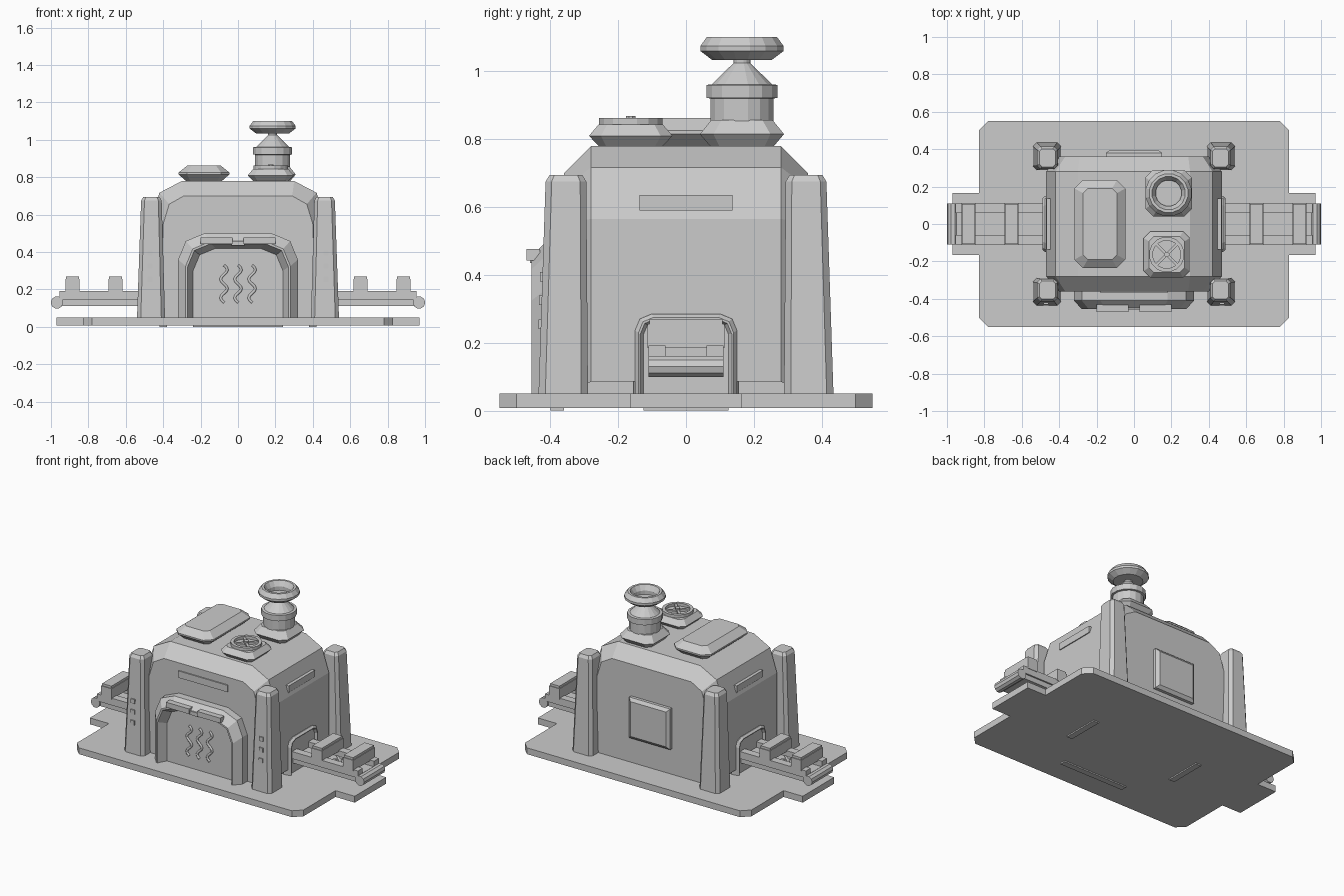
import bpy, bmesh, math

if "Cube" in bpy.data.objects:
    bpy.data.objects.remove(bpy.data.objects["Cube"])

grey = bpy.data.materials.new("plain grey")
grey.diffuse_color = (0.6, 0.6, 0.6, 1)
grey.use_nodes = True
grey.node_tree.nodes["Principled BSDF"].inputs["Base Color"].default_value = grey.diffuse_color


def loft(name, rings, closed=False):
    """Skin a row of equal point rings; cap the ends, or join last to first."""
    bm = bmesh.new()
    rows = [[bm.verts.new(p) for p in r] for r in rings]
    n = len(rows[0])
    pairs = list(zip(rows, rows[1:]))
    if closed:
        pairs.append((rows[-1], rows[0]))
    else:
        bm.faces.new(rows[0])
        bm.faces.new(rows[-1])
    for a, b in pairs:
        for i in range(n):
            j = (i + 1) % n
            bm.faces.new((a[i], a[j], b[j], b[i]))
    bmesh.ops.recalc_face_normals(bm, faces=bm.faces)
    me = bpy.data.meshes.new(name)
    bm.to_mesh(me)
    bm.free()
    me.materials.append(grey)
    ob = bpy.data.objects.new(name, me)
    bpy.context.collection.objects.link(ob)
    return ob


def box(name, x0, x1, y0, y1, z0, z1):
    r = [(x0, y0), (x1, y0), (x1, y1), (x0, y1)]
    return loft(name, [[(x, y, z) for x, y in r] for z in (z0, z1)])


def octagon(cx, cy, hx, hy, c, z):
    q = [(hx, hy - c), (hx - c, hy), (c - hx, hy), (-hx, hy - c),
         (-hx, c - hy), (c - hx, -hy), (hx - c, -hy), (hx, c - hy)]
    return [(cx + x, cy + y, z) for x, y in q]


def arch(w, h, c, z0, n, cz=None):
    """Arch outline with corners cut in n flat steps."""
    cz = cz or c
    right = [(w - c + c * math.cos(a), h - cz + cz * math.sin(a))
             for a in [math.pi / 2 * i / n for i in range(n + 1)]]
    right = [(w, z0)] + right
    return right + [(-x, z) for x, z in reversed(right)]


def lathe(name, cx, cy, profile, n=16, closed=False):
    return loft(name, [[(cx + r * math.cos(2 * math.pi * (i + .5) / n),
                         cy + r * math.sin(2 * math.pi * (i + .5) / n), z)
                        for i in range(n)] for r, z in profile], closed)


# Base plate: chamfered slab with a tongue under each conveyor
q = [(.97, .165), (.83, .165), (.83, .50), (.78, .55)]
q = q + [(-x, y) for x, y in reversed(q)]
q = q + [(-x, -y) for x, y in q]
loft("base_plate", [[(x, y, z) for x, y in q] for z in (.008, .05)])

# Furnace body with chamfered front, back and foot
inner = arch(.40, .70, .11, .05, 2, .15)
outer = arch(.47, .78, .17, .085, 2, .215)
body_rings = [(inner, -.36), (outer, -.28), (outer, .28), (inner, .36)]
loft("furnace_body", [[(x, y, z) for x, z in r] for r, y in body_rings])
box("body_foot", -.43, .43, -.30, .30, .045, .09)

# Four tapered corner pillars
for sx in (-1, 1):
    for sy in (-1, 1):
        loft("corner_pillar", [
            octagon(sx * .465, sy * .362, .075, .073, .02, .045),
            octagon(sx * .463, sy * .354, .055, .06, .018, .675),
            octagon(sx * .463, sy * .354, .043, .048, .014, .695)])
    # Indicator lamps on the front pillars
    for z in (.255, .325, .395):
        y = -.435 + (z - .05) * .03
        box("indicator_lamp", sx * .47 - .014, sx * .47 + .014,
            y - .006, y + .03, z - .014, z + .014)

# Front door: frame and recessed panel
door = [(.32, .50, .14, -.34), (.32, .50, .14, -.41), (.28, .455, .13, -.455),
        (.27, .445, .125, -.455), (.24, .42, .12, -.40)]
loft("door_frame", [[(x, y, z) for x, z in arch(w, h, c, .045, 2)]
                    for w, h, c, y in door])
box("door_sill", -.24, .24, -.40, -.36, 0, .05)
for s in (-1, 1):
    box("door_top_bar", s * .115 - .085, s * .115 + .085, -.47, -.43, .443, .477)
box("door_bar_joint", -.035, .035, -.46, -.43, .435, .46)

# Heat waves on the door
for cx in (-.075, 0, .075):
    cu = bpy.data.curves.new("heat_wave", "CURVE")
    cu.dimensions = "3D"
    cu.bevel_depth = .008
    cu.bevel_resolution = 1
    cu.use_fill_caps = True
    sp = cu.splines.new("POLY")
    sp.points.add(16)
    for i, p in enumerate(sp.points):
        p.co = (cx - .018 * math.sin(i / 16 * 4 * math.pi), -.402,
                .13 + .2 * i / 16, 1)
    cu.materials.append(grey)
    bpy.context.collection.objects.link(bpy.data.objects.new("heat_wave", cu))

# Front strip and back panel
box("front_strip", -.18, .18, -.368, -.35, .605, .65)
back = [(.15, .36), (.15, .38), (.13, .395)]
loft("back_panel", [[(x, y, .355 + z) for x, z in
                     ((w, w - .015), (-w, w - .015), (-w, .015 - w), (w, .015 - w))]
                    for w, y in back])

# Both sides: strip, tunnel mouth and conveyor
for s in (-1, 1):
    def side(name, x0, x1, *rest):
        return box(name, *sorted((s * x0, s * x1)), *rest)

    side("side_strip", .42, .468, -.137, .137, .59, .635)
    mouth = [(.155, .285, .05, .44), (.15, .285, .05, .475), (.14, .275, .045, .488),
             (.135, .27, .045, .488), (.125, .265, .04, .473)]
    loft("tunnel_mouth", [[(s * x, y, z) for y, z in arch(w, h, c, .045, 2)]
                          for w, h, c, x in mouth])
    side("tunnel_sill", .38, .42, -.125, .125, 0, .05)
    # Conveyor bed, rails and end roller
    side("conveyor_belt", .46, .965, -.10, .10, .112, .155)
    for sy in (-1, 1):
        y0, y1 = sorted((sy * .06, sy * .11))
        side("conveyor_rail", .46, .955, y0, y1, .145, .192)
    loft("end_roller", [[(s * .968 + .033 * math.cos(a * math.pi / 5), y,
                          .13 + .033 * math.sin(a * math.pi / 5)) for a in range(10)]
                        for y in (-.11, .11)])
    # Carried blocks
    for cx in (.655, .885):
        side("carried_block", cx - .038, cx + .038, -.113, .113, .185, .255)
        side("block_cap", cx - .034, cx + .034, -.108, .108, .25, .27)
    # Chevron arrows on the belt
    for tip, tail in ((.605, .53), (.69, .75), (.76, .70)):
        d = .02 if tail < tip else -.02
        pts = [(tip, 0), (tail, .055), (tail - d, .055), (tip - d, 0),
               (tail - d, -.055), (tail, -.055)]
        loft("belt_chevron", [[(s * x, y, z) for x, y in pts] for z in (.15, .16)])

# Roof hatch
loft("roof_hatch", [octagon(-.182, 0, .09, .19, .02, .775),
                    octagon(-.182, 0, .136, .235, .045, .815),
                    octagon(-.182, 0, .136, .235, .045, .825),
                    octagon(-.182, 0, .09, .19, .025, .862)])

# Vent pad with spoked wheel
vx, vy = .175, -.163
loft("vent_pad", [octagon(vx, vy, .09, .09, .02, .775),
                  octagon(vx, vy, .123, .123, .035, .81),
                  octagon(vx, vy, .095, .095, .025, .843)])
lathe("vent_ring", vx, vy, [(.095, .84), (.095, .862), (.075, .862), (.075, .84)],
      16, True)
lathe("vent_hub", vx, vy, [(.015, .84), (.015, .868)], 8)
for k in range(2):
    ob = box("vent_spoke", -.08, .08, -.008, .008, .84, .858)
    ob.location = (vx, vy, 0)
    ob.rotation_euler.z = math.pi / 4 + k * math.pi / 2

# Chimney: pad, stack with collar and cone, flared ring on top
px, py = .185, .165
loft("chimney_pad", [octagon(px, py, .09, .09, .025, .775),
                     octagon(px, py, .124, .124, .04, .815),
                     octagon(px, py, .09, .09, .03, .857)])
lathe("chimney_stack", px, py, [(.095, .83), (.095, .92), (.107, .922), (.107, .96),
                                (.09, .962), (.025, 1.025), (.025, 1.045)])
lathe("chimney_ring", px, py, [(.09, 1.034), (.125, 1.06), (.125, 1.075), (.105, 1.102),
                               (.09, 1.102), (.07, 1.07), (.07, 1.045)])
